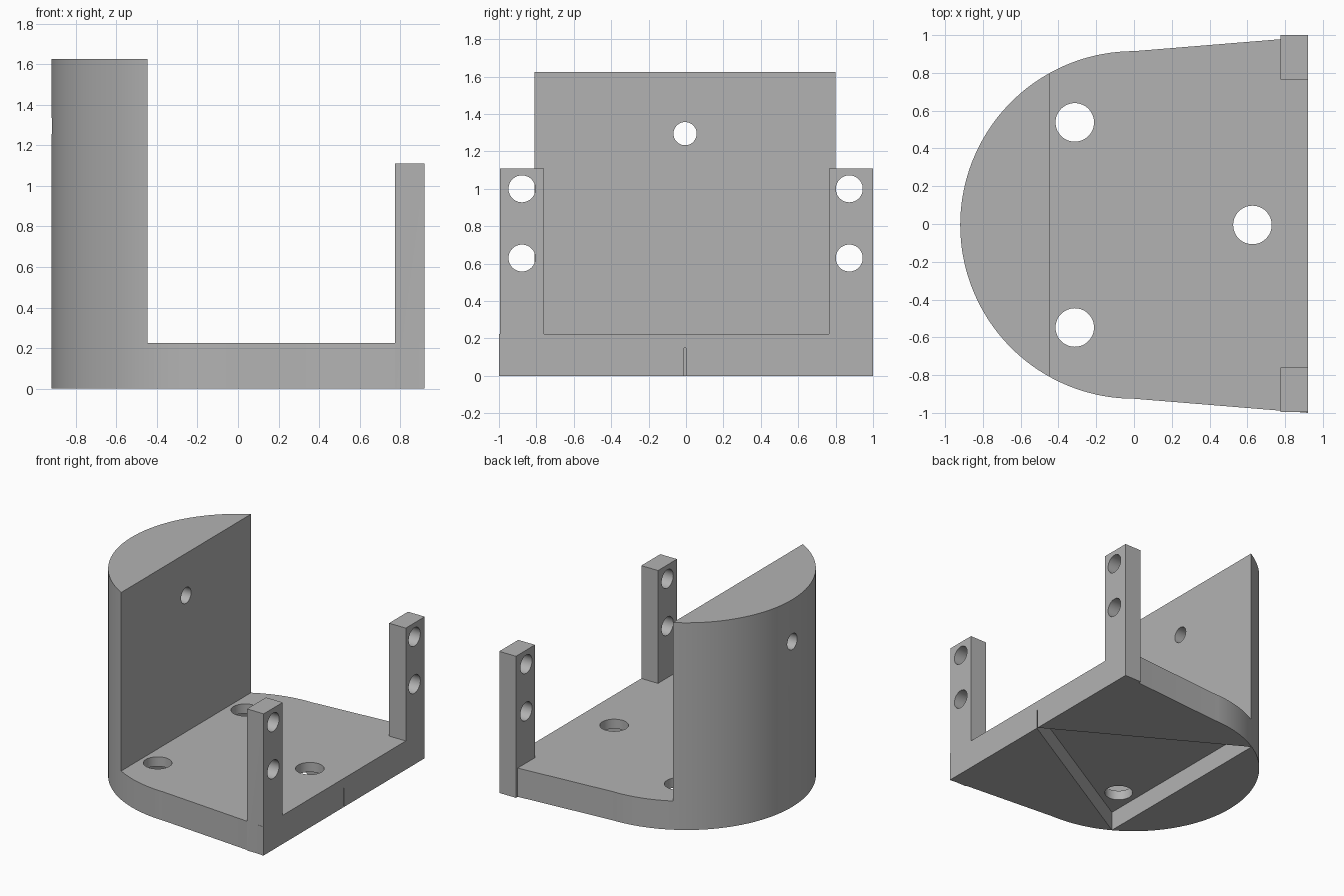
import bpy
import bmesh
from math import pi, sin, cos, radians
from mathutils import Matrix

R = 0.92            # radius of the rounded end
CY = -0.005         # centre line of the body
FLOOR = 0.225       # thickness of the base plate
TOP = 1.625         # height of the end wall

old = bpy.data.objects.get("Cube")
if old:
    bpy.data.objects.remove(old, do_unlink=True)

grey = bpy.data.materials.new("plain grey")
grey.use_nodes = True
colour = (0.45, 0.45, 0.45, 1)
grey.diffuse_color = colour
grey.node_tree.nodes["Principled BSDF"].inputs["Base Color"].default_value = colour


def add_object(name, bm):
    bmesh.ops.recalc_face_normals(bm, faces=bm.faces)
    mesh = bpy.data.meshes.new(name)
    bm.to_mesh(mesh)
    bm.free()
    mesh.materials.append(grey)
    obj = bpy.data.objects.new(name, mesh)
    bpy.context.collection.objects.link(obj)
    return obj


def prism(name, outline, z0, z1):
    bm = bmesh.new()
    face = bm.faces.new([bm.verts.new((x, y, z0)) for x, y in outline])
    side = bmesh.ops.extrude_face_region(bm, geom=[face])["geom"]
    verts = [v for v in side if isinstance(v, bmesh.types.BMVert)]
    bmesh.ops.translate(bm, verts=verts, vec=(0, 0, z1 - z0))
    return add_object(name, bm)


def box(name, x0, x1, y0, y1, z0, z1):
    return prism(name, [(x0, y0), (x1, y0), (x1, y1), (x0, y1)], z0, z1)


def rod(name, centre, radius, length, axis):
    bm = bmesh.new()
    turn = Matrix.Rotation(pi / 2, 4, "Y") if axis == "X" else Matrix()
    bmesh.ops.create_cone(bm, cap_ends=True, segments=48, radius1=radius,
                          radius2=radius, depth=length,
                          matrix=Matrix.Translation(centre) @ turn)
    return add_object(name, bm)


def combine(body, tool, operation):
    mod = body.modifiers.new(tool.name, "BOOLEAN")
    mod.operation = operation
    mod.solver = "EXACT"
    mod.object = tool
    bpy.context.view_layer.objects.active = body
    bpy.ops.object.modifier_apply(modifier=mod.name)
    bpy.data.objects.remove(tool, do_unlink=True)


# Body: rounded end, flaring slightly to a flat end
steps = 96
outline = [(R, CY - 0.995), (R, CY + 0.995)]
outline += [(R * cos(a), CY + R * sin(a))
            for a in (pi / 2 + pi * i / steps for i in range(steps + 1))]
body = prism("bracket_body", outline, 0, TOP)

# Clear the space above the base plate, leaving the end wall
combine(body, box("wall_clearance", -0.447, 2, -2, 2, FLOOR, 2), "DIFFERENCE")

# Corner posts
for y0 in (-0.995, 0.765):
    combine(body, box("corner_post", 0.775, R, y0, y0 + 0.235, 0, 1.11), "UNION")

# Triangular pocket under the base, opening as a slit at the flat end
h = R * sin(radians(60)) - 0.002
pocket = [(R + 0.008, CY), (-R / 2, CY + h), (-R / 2, CY - h)]
combine(body, prism("underside_pocket", pocket, -0.2, 0.15), "DIFFERENCE")

# Three holes through the base plate
for i in range(3):
    a = 2 * pi * i / 3
    centre = (0.627 * cos(a), CY + 0.627 * sin(a), 0.2)
    combine(body, rod("base_hole", centre, 0.102, 0.6, "Z"), "DIFFERENCE")

# Two holes through each post, one through the end wall
for y in (-0.877, 0.873):
    for z in (0.63, 1.0):
        combine(body, rod("post_hole", (0.85, y, z), 0.072, 0.5, "X"), "DIFFERENCE")
combine(body, rod("wall_hole", (-0.7, CY, 1.295), 0.062, 0.8, "X"), "DIFFERENCE")

# Smooth curved faces, sharp edges kept
bpy.ops.object.select_all(action="DESELECT")
body.select_set(True)
bpy.context.view_layer.objects.active = body
bpy.ops.object.shade_smooth_by_angle(angle=radians(30))
